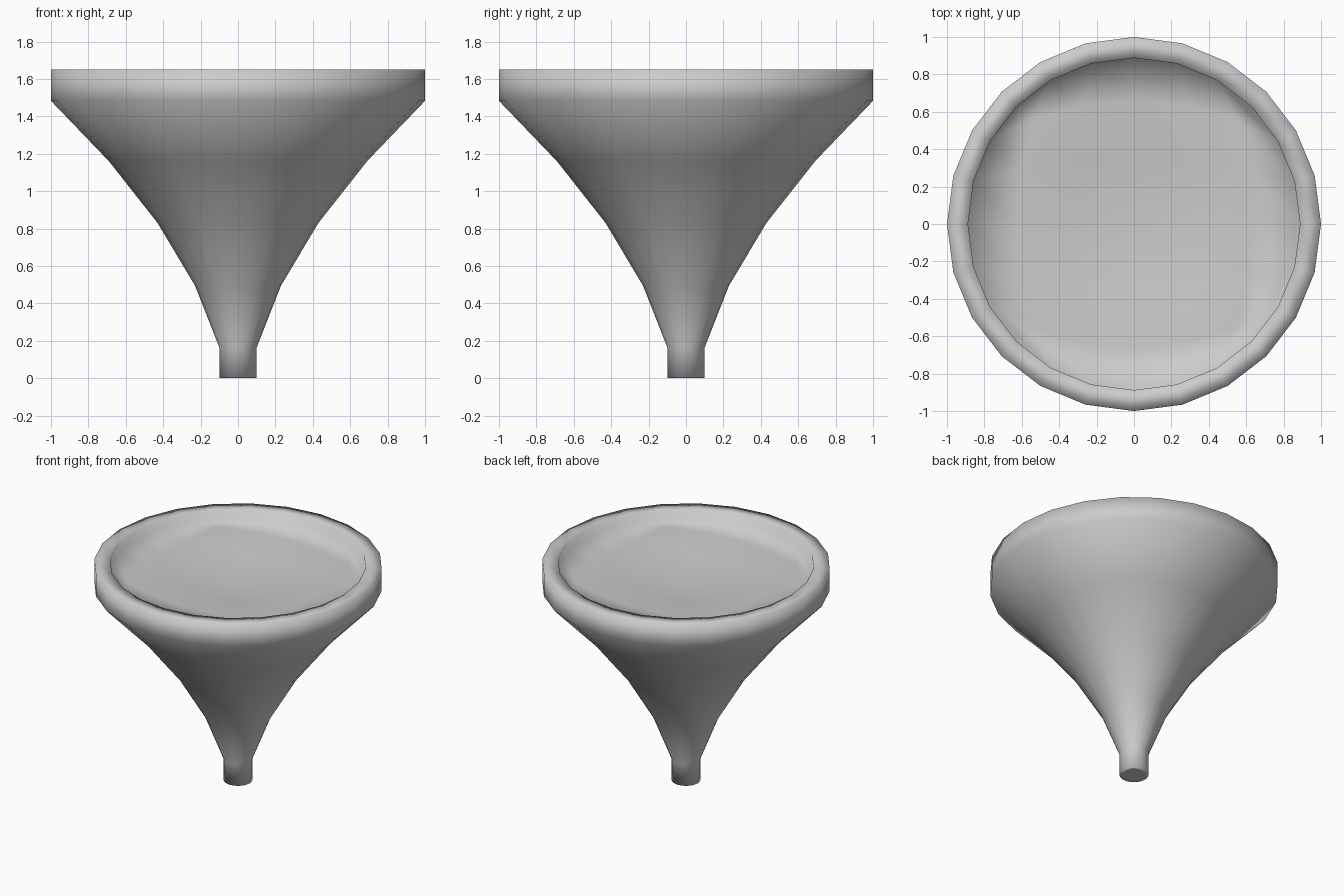
import bpy, bmesh, math

if "Cube" in bpy.data.objects:
    bpy.data.objects.remove(bpy.data.objects["Cube"])

SIDES = 24
# outer wall from spout to rim, then lip and shallow recess (radius, height)
PROFILE = [(0.1, 0), (0.1, 0.165), (0.23, 0.495), (0.43, 0.83), (0.69, 1.16),
           (1.0, 1.483), (1.0, 1.65), (0.888, 1.65), (0.888, 1.58)]

bm = bmesh.new()
rings = []
for r, z in PROFILE:
    rings.append([bm.verts.new((r * math.cos(2 * math.pi * i / SIDES),
                                r * math.sin(2 * math.pi * i / SIDES), z))
                  for i in range(SIDES)])

# walls
for a, b in zip(rings, rings[1:]):
    for i in range(SIDES):
        j = (i + 1) % SIDES
        bm.faces.new((a[i], a[j], b[j], b[i]))


def fill_disc(ring):
    """Close a ring with a quad grid and return the new inner vertices."""
    before = set(bm.verts)
    rails = [bm.edges.get((ring[i], ring[i + 1])) for s in (3, 15) for i in range(s, s + 6)]
    bmesh.ops.grid_fill(bm, edges=rails, use_interp_simple=False)
    return [v for v in bm.verts if v not in before]


# spout end, and recess floor that sags gently to the middle
fill_disc(rings[0])
for v in fill_disc(rings[-1]):
    t = max(0, 1 - v.co.xy.length / 0.8)
    v.co.z -= 0.08 * t * t * (3 - 2 * t)

for f in bm.faces:
    f.smooth = True
bmesh.ops.recalc_face_normals(bm, faces=bm.faces[:])

mesh = bpy.data.meshes.new("funnel")
bm.to_mesh(mesh)
bm.free()
funnel = bpy.data.objects.new("funnel", mesh)
bpy.context.collection.objects.link(funnel)
